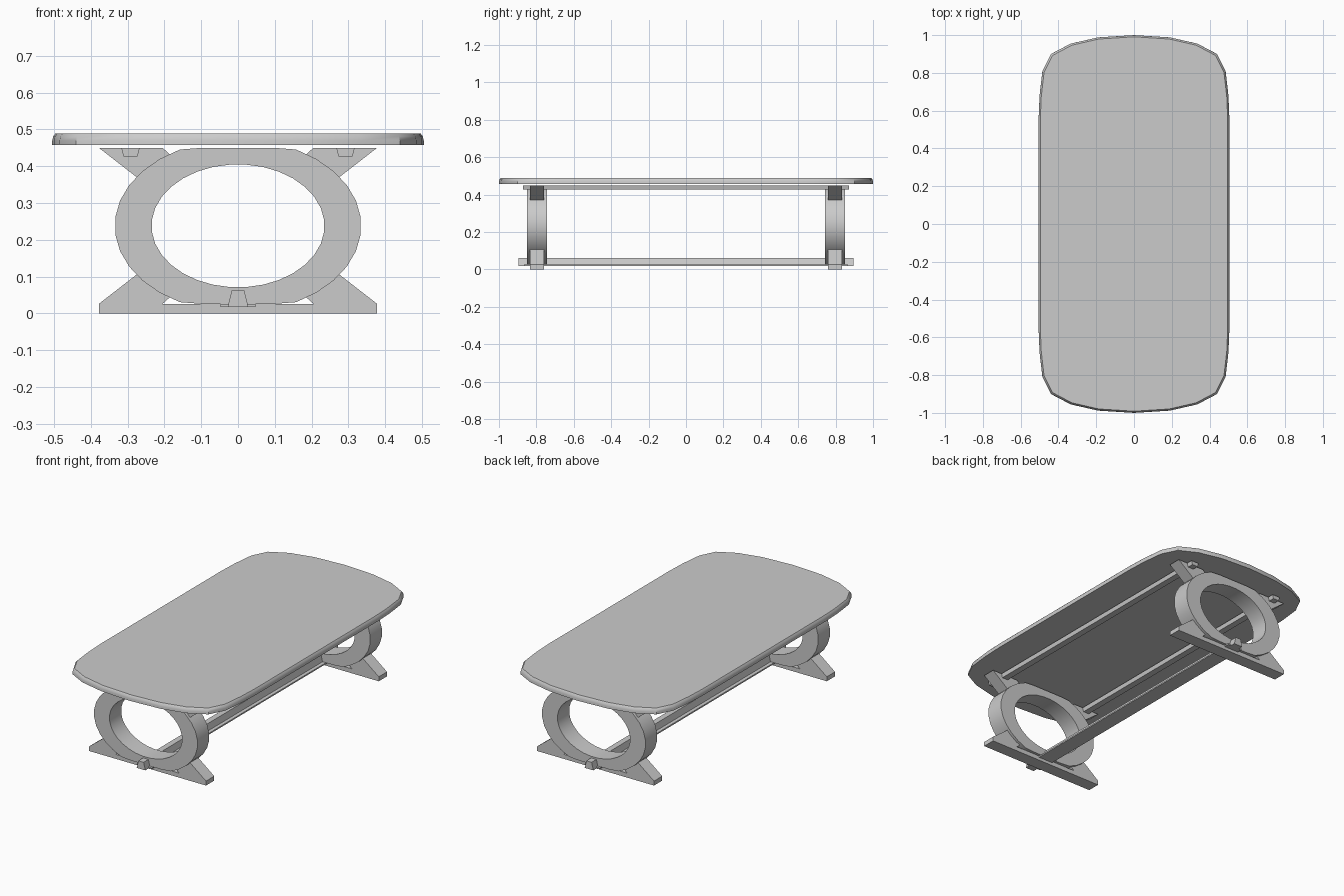
import bpy
import bmesh
from math import cos, sin, pi

cube = bpy.data.objects.get("Cube")
if cube:
    bpy.data.objects.remove(cube)

grey = bpy.data.materials.new("plain grey")
grey.use_nodes = True
colour = (0.6, 0.6, 0.6, 1)
grey.diffuse_color = colour
grey.node_tree.nodes["Principled BSDF"].inputs["Base Color"].default_value = colour


def finish(name, bm, smooth=False):
    bmesh.ops.recalc_face_normals(bm, faces=bm.faces)
    mesh = bpy.data.meshes.new(name)
    bm.to_mesh(mesh)
    bm.free()
    mesh.materials.append(grey)
    obj = bpy.data.objects.new(name, mesh)
    bpy.context.collection.objects.link(obj)
    if smooth:
        bpy.ops.object.select_all(action="DESELECT")
        obj.select_set(True)
        bpy.context.view_layer.objects.active = obj
        bpy.ops.object.shade_smooth_by_angle(angle=pi / 6)
    return obj


def bridge(bm, a, b):
    for i in range(len(a)):
        j = (i + 1) % len(a)
        bm.faces.new((a[i], a[j], b[j], b[i]))


def prism(name, profile, y0, y1):
    """Extrude an x-z outline along y."""
    bm = bmesh.new()
    a, b = ([bm.verts.new((x, y, z)) for x, z in profile] for y in (y0, y1))
    bridge(bm, a, b)
    bm.faces.new(a)
    bm.faces.new(b)
    return finish(name, bm)


def bar(name, x, half_low, half_high, z0, z1, y0, y1):
    prism(name, [(x - half_low, z0), (x + half_low, z0),
                 (x + half_high, z1), (x - half_high, z1)], y0, y1)


# Table top: rounded outline with a softened upper edge
quarter = [(0.505, 0.56), (0.5, 0.68), (0.485, 0.81), (0.44, 0.9),
           (0.335, 0.955), (0.19, 0.988)]
half = quarter + [(0, 1.0)] + [(-x, y) for x, y in reversed(quarter)]
outline = half + [(-x, -y) for x, y in half]
bm = bmesh.new()
rings = [[bm.verts.new((x * s, y * (1 - (1 - s) / 2), z)) for x, y in outline]
         for z, s in ((0.457, 1), (0.47, 0.999), (0.481, 0.994), (0.489, 0.982))]
for low, high in zip(rings, rings[1:]):
    bridge(bm, low, high)
bm.faces.new(rings[0])
bm.faces.new(rings[-1])
finish("table_top", bm, True)

# Oval ring legs, flattened above and below, with braces and feet
MID = 0.238
SEGMENTS = 32
for end, cy in (("front", -0.797), ("back", 0.797)):
    bm = bmesh.new()
    loops = []
    for rx, rz, y in ((0.335, 0.235, -0.054), (0.335, 0.235, 0.054),
                      (0.235, 0.167, 0.054), (0.235, 0.167, -0.054)):
        loop = []
        for i in range(SEGMENTS):
            t = 2 * pi * (i + 0.5) / SEGMENTS
            z = max(-0.212, min(0.212, rz * sin(t)))
            loop.append(bm.verts.new((rx * cos(t), cy + y, MID + z)))
        loops.append(loop)
    for k in range(4):
        bridge(bm, loops[k], loops[(k + 1) % 4])
    finish(end + "_ring_leg", bm, True)

    y0, y1 = cy - 0.038, cy + 0.038
    bar(end + "_foot", 0, 0.378, 0.378, 0, 0.026, y0, y1)
    for side, s in (("left", 1), ("right", -1)):
        for level, v in (("upper", 1), ("lower", -1)):
            shape = [(0.378, 0.212), (0.275, 0.132), (0.26, 0.121),
                     (0.185, 0.194), (0.205, 0.212)]
            prism(f"{end}_{side}_{level}_brace",
                  [(s * x, MID + v * z) for x, z in shape], y0, y1)

# Long rails under the top
for side, s in (("left", 1), ("right", -1)):
    bar(side + "_top_rail", s * 0.292, 0.019, 0.025, 0.427, 0.45, -0.872, 0.872)

# Lower stretcher with its flat backing strip
bar("lower_stretcher", 0, 0.028, 0.017, 0.018, 0.062, -0.895, 0.895)
bar("stretcher_strip", 0, 0.047, 0.047, 0.018, 0.026, -0.865, 0.865)
